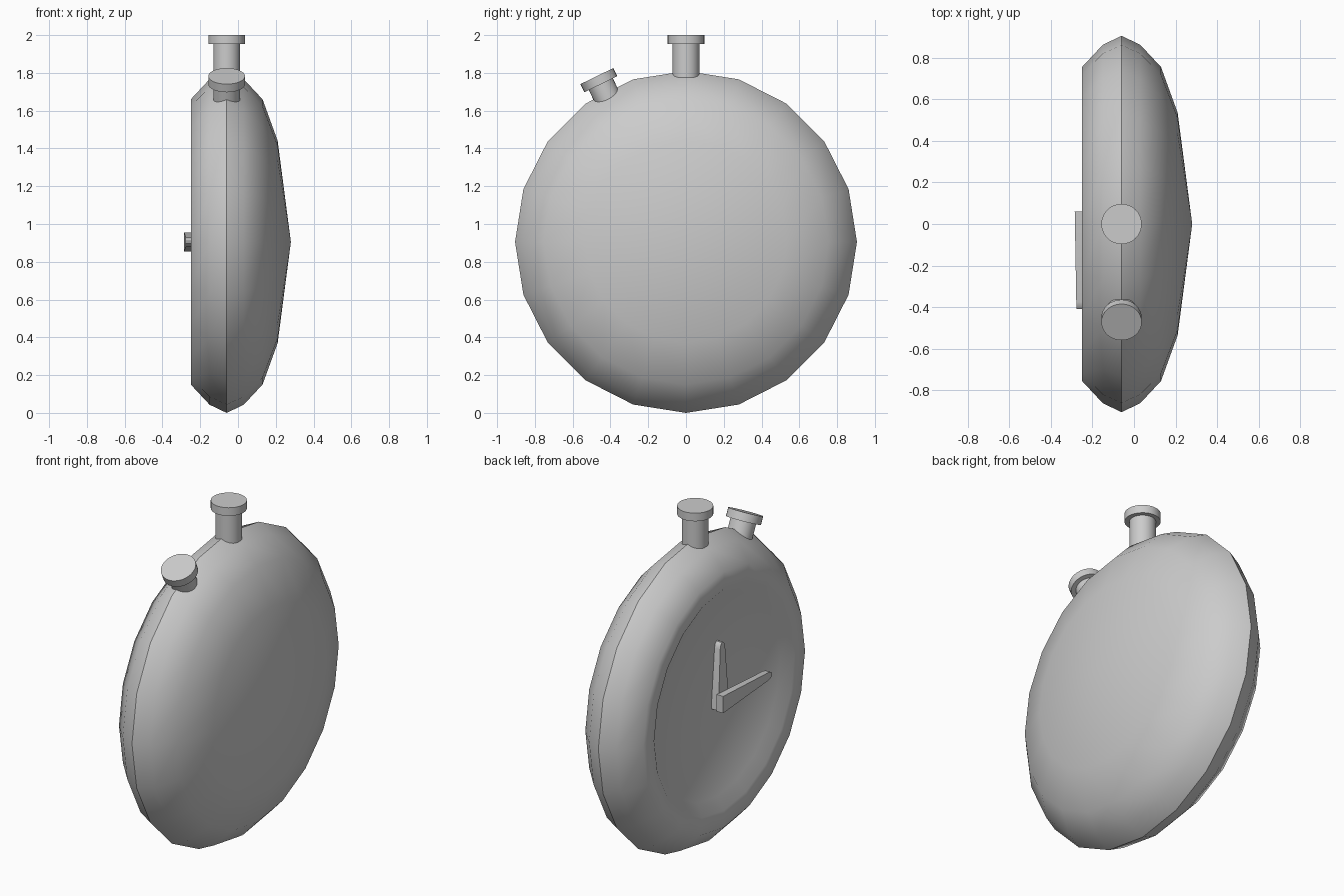
import bpy, bmesh, math
from mathutils import Vector, Matrix

if "Cube" in bpy.data.objects:
    bpy.data.objects.remove(bpy.data.objects["Cube"])

CZ = 0.905  # height of the case centre


def finish(name, bm, angle=40):
    bmesh.ops.recalc_face_normals(bm, faces=bm.faces)
    mesh = bpy.data.meshes.new(name)
    bm.to_mesh(mesh)
    bm.free()
    ob = bpy.data.objects.new(name, mesh)
    bpy.context.collection.objects.link(ob)
    bpy.ops.object.select_all(action='DESELECT')
    ob.select_set(True)
    bpy.context.view_layer.objects.active = ob
    bpy.ops.object.shade_smooth_by_angle(angle=math.radians(angle))
    return ob


def lathe(name, profile, sides, matrix, angle=40):
    """Revolve (height, radius) points around local z; both ends lie on the axis."""
    bm = bmesh.new()
    vs = [bm.verts.new((r, 0, h)) for h, r in profile]
    edges = [bm.edges.new(p) for p in zip(vs, vs[1:])]
    bmesh.ops.spin(bm, geom=vs + edges, axis=(0, 0, 1), cent=(0, 0, 0),
                   angle=2 * math.pi, steps=sides, use_duplicate=False)
    bmesh.ops.remove_doubles(bm, verts=bm.verts, dist=1e-4)
    bmesh.ops.transform(bm, matrix=matrix, verts=bm.verts)
    return finish(name, bm, angle)


# Case: 20-sided lens with raised rim and recessed dial, axis along x
case_profile = [(0.28, 0), (0.21, 0.535), (0.13, 0.755), (0.03, 0.862),
                (-0.06, 0.905), (-0.15, 0.862), (-0.25, 0.755),
                (-0.25, 0.655), (-0.205, 0.585), (-0.20, 0)]
lathe("case", case_profile, 20,
      Matrix.Translation((0, 0, CZ)) @ Matrix.Rotation(math.pi / 2, 4, 'Y'), 50)


# Push buttons: stem and cap, measured down from the cap top
def button(name, top, tilt, length):
    m = Matrix.Translation(top) @ Matrix.Rotation(math.radians(tilt), 4, 'X')
    lathe(name + "_stem", [(-length, 0), (-length, 0.071), (-0.03, 0.071), (-0.03, 0)], 32, m)
    lathe(name + "_cap", [(-0.048, 0), (-0.048, 0.097), (0, 0.097), (0, 0)], 32, m)


button("crown", (-0.06, 0, 2.0), 0, 0.28)
button("side_button", (-0.06, -0.472, 1.783), 26, 0.19)


# Hands: tapered bars with a rounded tip, pointing along local +z, thickness along x
def hand(name, x_front, x_back, tail, length, turn):
    half = [(0.05, -tail), (0.023, length - 0.035), (0.017, length - 0.012), (0.006, length)]
    outline = half + [(-w, h) for w, h in reversed(half)]
    bm = bmesh.new()
    slope = lambda h: x_front + 0.008 * (h + tail) / (length + tail)
    front = [bm.verts.new((slope(h), w, h)) for w, h in outline]
    back = [bm.verts.new((x_back, w, h)) for w, h in outline]
    bm.faces.new(front)
    bm.faces.new(back)
    n = len(outline)
    for i in range(n):
        j = (i + 1) % n
        bm.faces.new((front[i], front[j], back[j], back[i]))
    bmesh.ops.transform(bm, verts=bm.verts, matrix=Matrix.Translation((0, 0, CZ))
                        @ Matrix.Rotation(math.radians(turn), 4, 'X'))
    finish(name, bm)


hand("hour_hand", -0.247, -0.195, 0.05, 0.335, 0)
hand("minute_hand", -0.285, -0.243, 0.06, 0.41, 90)
